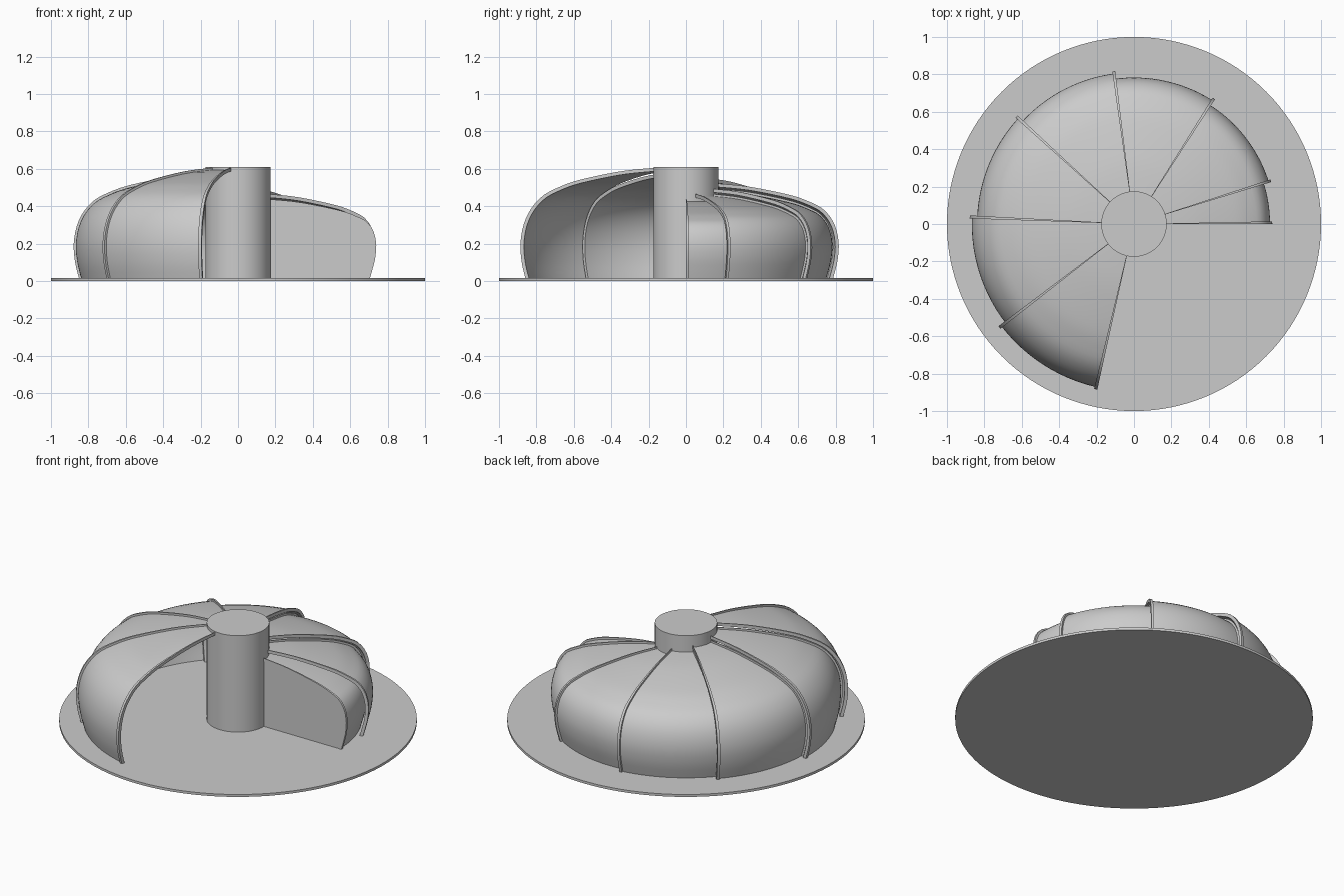
import bpy, bmesh
from math import cos, sin, radians
from mathutils import Vector

if "Cube" in bpy.data.objects:
    bpy.data.objects.remove(bpy.data.objects["Cube"])

FLOOR = 0.015      # top of the base disc
STEP = 0.028       # gap between nested shells
LIP = 0.012        # height of the raised edge ribs
INNER = 0.019      # depth of the shell's inside face below the rib top

# outer profile of the largest shell (radius, height), column to floor
PROFILE = [(0.13, 0.608), (0.175, 0.605), (0.36, 0.586), (0.585, 0.54), (0.70, 0.50),
           (0.785, 0.455), (0.85, 0.385), (0.89, 0.30), (0.907, 0.20),
           (0.90, 0.10), (0.88, 0.015), (0.855, -0.07)]


def spline(points, sub=4):
    pts = [Vector(p) for p in points]
    pts = [2 * pts[0] - pts[1]] + pts + [2 * pts[-1] - pts[-2]]
    out = []
    for a, b, c, d in zip(pts, pts[1:], pts[2:], pts[3:]):
        for i in range(sub):
            t = i / sub
            out.append(0.5 * (2 * b + (c - a) * t + (2 * a - 5 * b + 4 * c - d) * t * t
                              + (3 * b - a - 3 * c + d) * t ** 3))
    return out + [pts[-2]]


CURVE = spline(PROFILE)


def offset_curve(dist, count=36):
    """Profile moved inward, cut at the floor and resampled evenly."""
    moved = []
    for i, p in enumerate(CURVE):
        t = (CURVE[min(i + 1, len(CURVE) - 1)] - CURVE[max(i - 1, 0)]).normalized()
        q = p + Vector((t.y, -t.x)) * dist
        if q.y < FLOOR:
            f = (FLOOR - moved[-1].y) / (q.y - moved[-1].y)
            moved.append(moved[-1].lerp(q, f))
            break
        moved.append(q)
    cut = [p for p in moved if p.x > 0.14]
    lens = [0.0]
    for a, b in zip(cut, cut[1:]):
        lens.append(lens[-1] + (b - a).length)
    out, j = [], 0
    for k in range(count):
        s = lens[-1] * k / (count - 1)
        while j < len(cut) - 2 and lens[j + 1] < s:
            j += 1
        out.append(cut[j].lerp(cut[j + 1], (s - lens[j]) / (lens[j + 1] - lens[j])))
    return out


def finish(bm, name):
    bmesh.ops.recalc_face_normals(bm, faces=bm.faces)
    mesh = bpy.data.meshes.new(name)
    bm.to_mesh(mesh)
    bm.free()
    ob = bpy.data.objects.new(name, mesh)
    bpy.context.collection.objects.link(ob)
    bpy.ops.object.select_all(action='DESELECT')
    ob.select_set(True)
    bpy.context.view_layer.objects.active = ob
    bpy.ops.object.shade_smooth_by_angle(angle=radians(35))
    return ob


def cylinder(name, radius, z0, z1):
    bpy.ops.mesh.primitive_cylinder_add(vertices=128, radius=radius, depth=z1 - z0,
                                        location=(0, 0, (z0 + z1) / 2))
    ob = bpy.context.object
    ob.name = name
    bpy.ops.object.shade_smooth_by_angle(angle=radians(35))


def shell(name, level, start, span=42, rib=1.1):
    """Curved panel swept round the column, with a raised rib on each end."""
    d = level * STEP
    low, high, inside = (offset_curve(d + o) for o in (LIP, 0, INNER))
    n = 24
    stops = [(0, high), (rib, high)]
    stops += [(rib + (span - 2 * rib) * i / n, low) for i in range(n + 1)]
    stops += [(span - rib, high), (span, high)]
    bm = bmesh.new()
    rings = []
    for ang, outer in stops:
        a = radians(start + ang)
        rings.append([bm.verts.new((p.x * cos(a), p.x * sin(a), p.y))
                      for p in outer + inside[::-1]])
    m = len(rings[0])
    for r, s in zip(rings, rings[1:]):
        for i in range(m):
            j = (i + 1) % m
            bm.faces.new((r[i], r[j], s[j], s[i]))
    for r in (rings[0], rings[-1]):
        for i in range(m // 2 - 1):
            bm.faces.new((r[i], r[i + 1], r[m - 2 - i], r[m - 1 - i]))
    bmesh.ops.remove_doubles(bm, verts=bm.verts, dist=1e-5)
    finish(bm, name)


# base disc and centre column
cylinder("base_disc", 1.0, 0, FLOOR)
cylinder("centre_column", 0.175, FLOOR, 0.61)

# seven nested sliding shells, smallest first
for k, start in enumerate([0, 17, 57, 97, 137, 177, 217]):
    shell(f"sliding_shell_{k + 1}", 6 - k, start, span=40.5 if k == 6 else 42)

# thin end wall closing the smallest shell
edge = offset_curve(6 * STEP + INNER)
outline = [(p.x, p.y) for p in edge] + [(0.14, FLOOR)]
bm = bmesh.new()
face = bm.faces.new([bm.verts.new((x, 0.002, z)) for x, z in outline])
ext = bmesh.ops.extrude_face_region(bm, geom=[face])
bmesh.ops.translate(bm, vec=(0, 0.01, 0),
                    verts=[v for v in ext["geom"] if isinstance(v, bmesh.types.BMVert)])
finish(bm, "end_wall")
